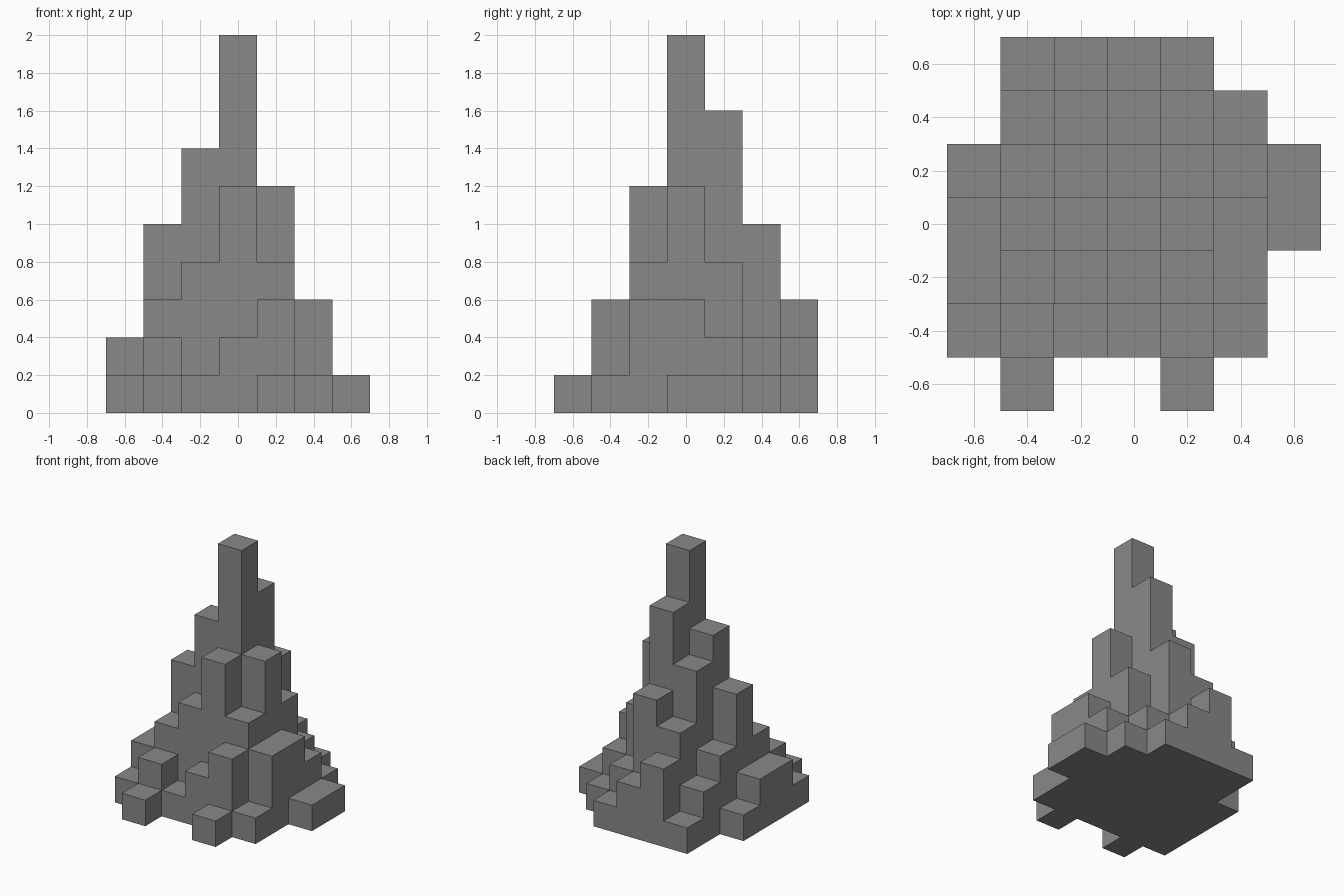
import bpy, bmesh
from mathutils import Vector

cube = bpy.data.objects.get("Cube")
if cube:
    bpy.data.objects.remove(cube, do_unlink=True)

STEP = 0.2
# Column heights in steps: rows run back to front, characters left to right along x
ROWS = [
    ".1321..",
    ".24521.",
    "1368421",
    "2570631",
    "234643.",
    "121231.",
    ".1..1..",
]


def height(i, j):
    """Height of a column in steps; the digit 0 marks the ten-step peak."""
    if not (0 <= i < 7 and 0 <= j < 7) or ROWS[6 - j][i] == ".":
        return 0
    return int(ROWS[6 - j][i]) or 10


def add_quad(bm, centre, normal):
    """One square of the shell, facing along normal."""
    n = Vector(normal)
    u = Vector((n.y, n.z, n.x)) / 2
    v = n.cross(u)
    c = Vector(centre)
    corners = [c - u - v, c + u - v, c + u + v, c - u + v]
    bm.faces.new([bm.verts.new(p * STEP) for p in corners])


# Closed shell of the stepped spire
bm = bmesh.new()
for i in range(7):
    for j in range(7):
        h = height(i, j)
        if not h:
            continue
        x, y = i - 3, j - 3
        add_quad(bm, (x, y, h), (0, 0, 1))
        add_quad(bm, (x, y, 0), (0, 0, -1))
        for dx, dy in ((1, 0), (-1, 0), (0, 1), (0, -1)):
            for level in range(height(i + dx, j + dy), h):
                add_quad(bm, (x + dx / 2, y + dy / 2, level + 0.5), (dx, dy, 0))
bmesh.ops.remove_doubles(bm, verts=bm.verts, dist=0.001)

# Merge flat neighbours into clean faces
bmesh.ops.dissolve_limit(bm, angle_limit=0.01, verts=bm.verts, edges=bm.edges)

mesh = bpy.data.meshes.new("stepped_spire")
bm.to_mesh(mesh)
bm.free()
spire = bpy.data.objects.new("stepped_spire", mesh)
bpy.context.collection.objects.link(spire)

# Plain grey stone
stone = bpy.data.materials.new("stone_grey")
stone.use_nodes = True
grey = (0.25, 0.25, 0.25, 1)
stone.diffuse_color = grey
stone.node_tree.nodes["Principled BSDF"].inputs["Base Color"].default_value = grey
mesh.materials.append(stone)
